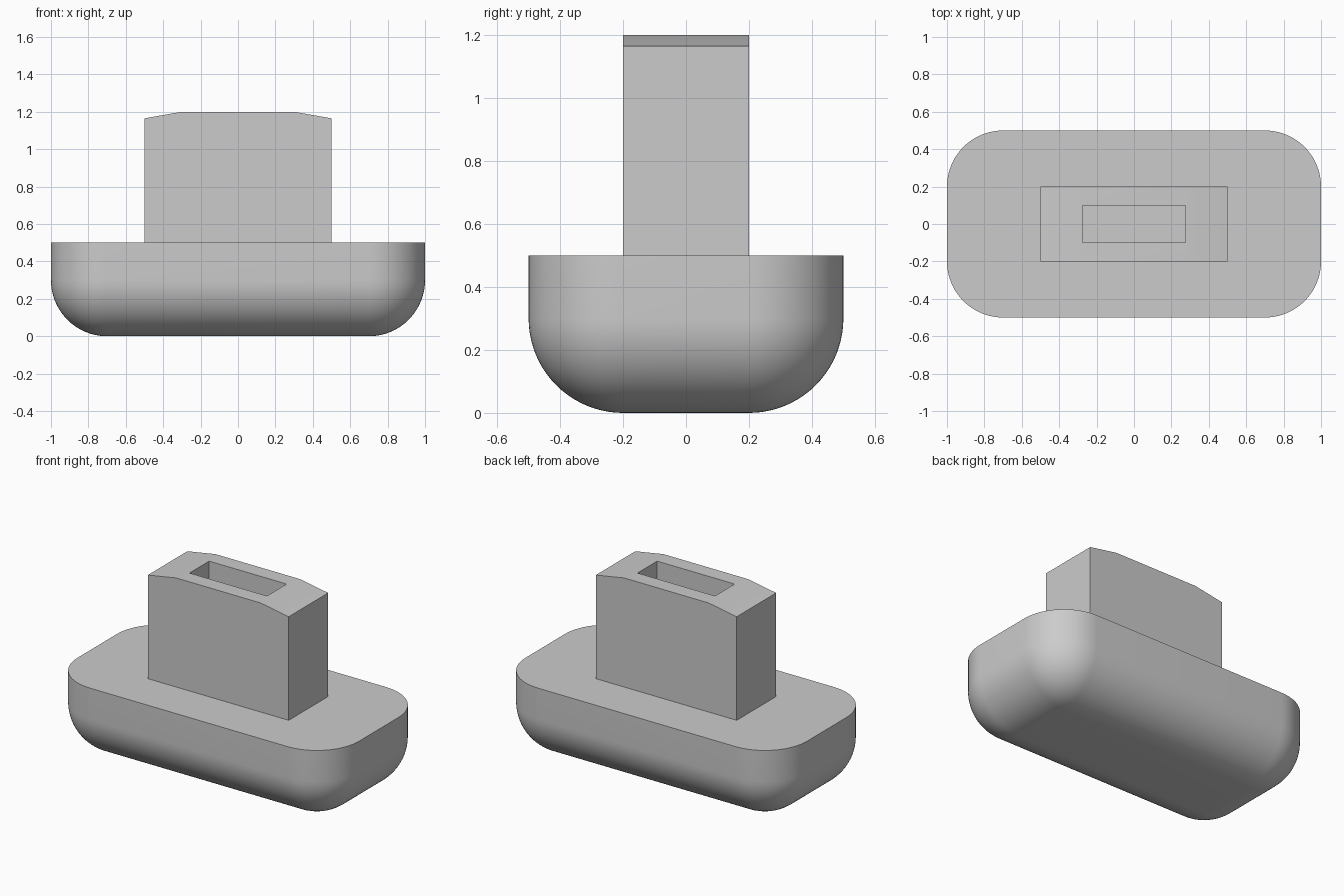
import bpy
import bmesh
from math import radians
from mathutils import Vector

cube = bpy.data.objects.get("Cube")
if cube:
    bpy.data.objects.remove(cube, do_unlink=True)

# Single grey material
GREY = (0.6, 0.6, 0.6, 1)
grey = bpy.data.materials.new("light_grey")
grey.use_nodes = True
grey.diffuse_color = GREY
grey.node_tree.nodes["Principled BSDF"].inputs["Base Color"].default_value = GREY


def finish(bm, name):
    """Turn a bmesh into a smooth object with sharp corners."""
    bmesh.ops.recalc_face_normals(bm, faces=bm.faces)
    mesh = bpy.data.meshes.new(name)
    bm.to_mesh(mesh)
    bm.free()
    mesh.materials.append(grey)
    obj = bpy.data.objects.new(name, mesh)
    bpy.context.collection.objects.link(obj)
    bpy.ops.object.select_all(action='DESELECT')
    obj.select_set(True)
    bpy.context.view_layer.objects.active = obj
    bpy.ops.object.shade_smooth_by_angle(angle=radians(30))
    return obj


# Rounded base: every edge is rounded except the rim of the flat top
BASE_TOP = 0.5
bm = bmesh.new()
bmesh.ops.create_cube(bm, size=1)
for v in bm.verts:
    v.co = Vector((v.co.x * 2, v.co.y, (v.co.z + 0.5) * BASE_TOP))
rounded = [e for e in bm.edges if min(v.co.z for v in e.verts) < 0.1]
bmesh.ops.bevel(bm, geom=rounded, offset=0.3, segments=20, profile=0.5,
                affect='EDGES', clamp_overlap=True)
finish(bm, "rounded_base")

# Upright block: profile with sloping shoulders, extruded from front to back
bm = bmesh.new()
half = [(0.5, BASE_TOP), (0.5, 1.165), (0.3, 1.2)]
profile = half + [(-x, z) for x, z in reversed(half)]
front = bm.faces.new([bm.verts.new((x, -0.2, z)) for x, z in profile])
ext = bmesh.ops.extrude_face_region(bm, geom=[front], use_keep_orig=True)
bmesh.ops.translate(bm, vec=(0, 0.4, 0),
                    verts=[g for g in ext["geom"] if isinstance(g, bmesh.types.BMVert)])
bmesh.ops.recalc_face_normals(bm, faces=bm.faces)

# Slot sunk into the flat top of the block
top = max(bm.faces, key=lambda f: f.calc_center_median().z)
bmesh.ops.inset_individual(bm, faces=[top], thickness=0.02)
for v in top.verts:
    v.co.x = 0.275 if v.co.x > 0 else -0.275
    v.co.y = 0.1 if v.co.y > 0 else -0.1
ext = bmesh.ops.extrude_face_region(bm, geom=[top])
bmesh.ops.translate(bm, vec=(0, 0, -0.5),
                    verts=[g for g in ext["geom"] if isinstance(g, bmesh.types.BMVert)])
if top.is_valid:
    bmesh.ops.delete(bm, geom=[top], context='FACES_ONLY')
finish(bm, "slotted_block")
